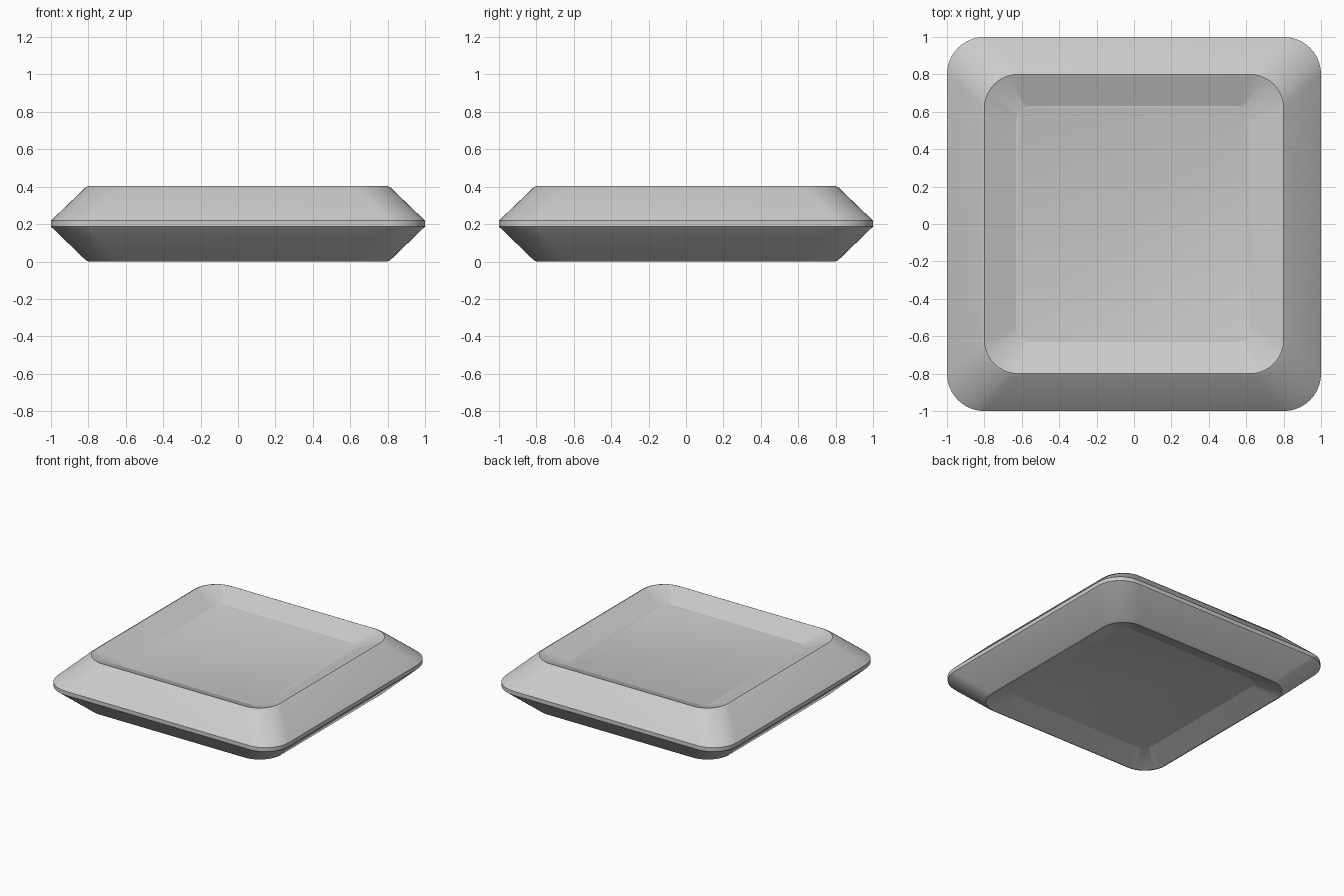
import bpy, bmesh, math

if "Cube" in bpy.data.objects:
    bpy.data.objects.remove(bpy.data.objects["Cube"])

SEGS = 10  # segments per rounded corner


def rounded_square(bm, half, radius, z):
    """Ring of vertices along a rounded square."""
    ring = []
    c = half - radius
    for k, (sx, sy) in enumerate([(1, 1), (-1, 1), (-1, -1), (1, -1)]):
        for i in range(SEGS + 1):
            a = math.pi / 2 * (k + i / SEGS)
            ring.append(bm.verts.new((sx * c + radius * math.cos(a),
                                      sy * c + radius * math.sin(a), z)))
    return ring


# Cross-section from bottom recess to top recess: half width, corner radius, z
profile = [
    (0.63, 0.08, 0.07),   # bottom recess floor
    (0.80, 0.18, 0.0),    # bottom rim
    (0.815, 0.185, 0.008),
    (1.00, 0.20, 0.187),  # thin outer band
    (1.00, 0.20, 0.218),
    (0.815, 0.185, 0.396),
    (0.80, 0.18, 0.404),  # top rim
    (0.63, 0.08, 0.334),  # top recess floor
]

# Dish body
bm = bmesh.new()
rings = [rounded_square(bm, *p) for p in profile]
n = len(rings[0])
for low, high in zip(rings, rings[1:]):
    for i in range(n):
        j = (i + 1) % n
        bm.faces.new((low[i], low[j], high[j], high[i]))
bm.faces.new(rings[0][::-1])
bm.faces.new(rings[-1])
bmesh.ops.recalc_face_normals(bm, faces=bm.faces[:])

mesh = bpy.data.meshes.new("square_dish")
bm.to_mesh(mesh)
bm.free()
dish = bpy.data.objects.new("square_dish", mesh)
bpy.context.collection.objects.link(dish)

# Smooth corners, crisp rims and floor edges
bpy.context.view_layer.objects.active = dish
dish.select_set(True)
bpy.ops.object.shade_smooth_by_angle(angle=math.radians(20))
